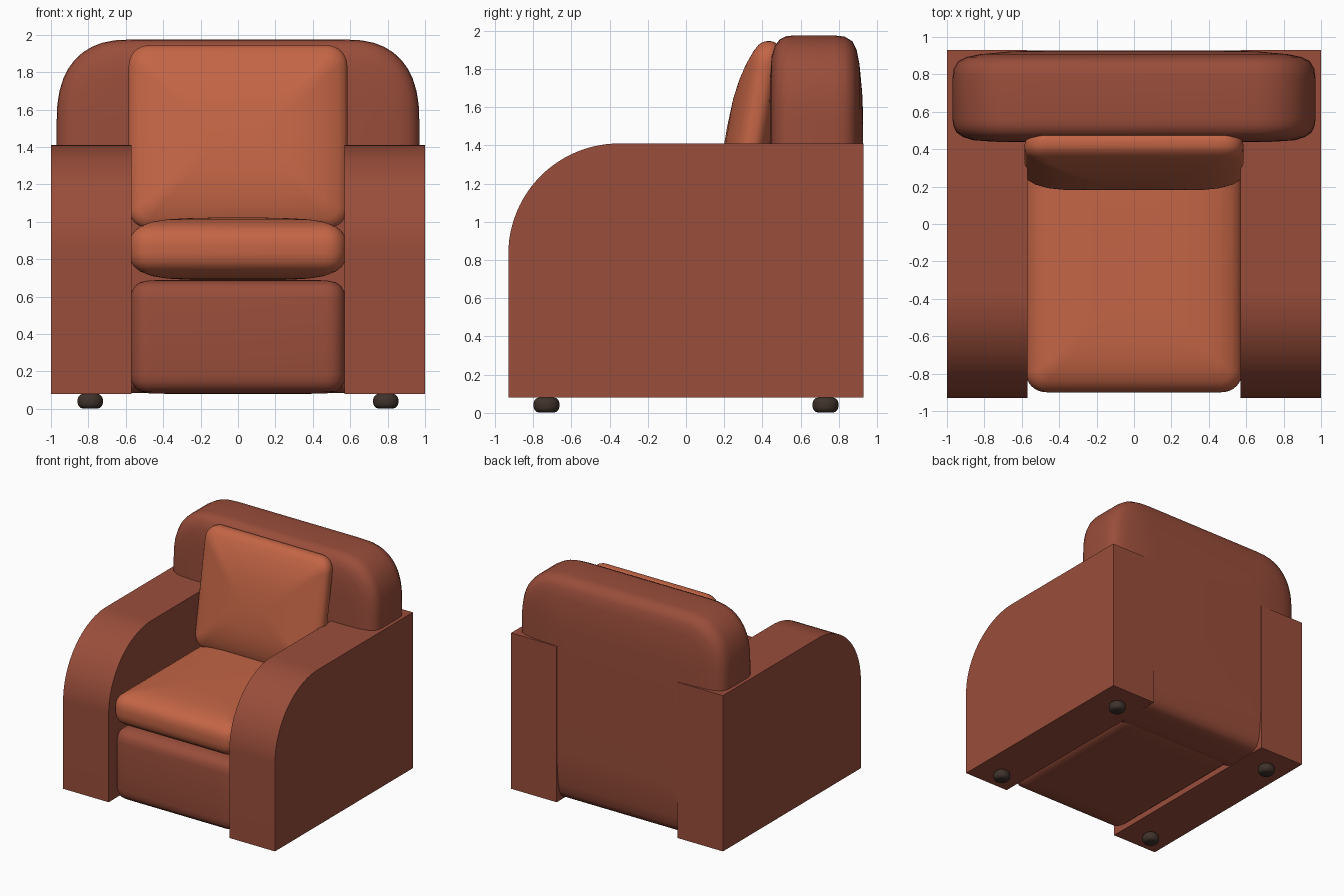
import bpy, bmesh, math

if "Cube" in bpy.data.objects:
    bpy.data.objects.remove(bpy.data.objects["Cube"])


def material(name, rgb):
    m = bpy.data.materials.new(name)
    m.diffuse_color = (*rgb, 1)
    m.use_nodes = True
    m.node_tree.nodes["Principled BSDF"].inputs["Base Color"].default_value = m.diffuse_color
    return m


BODY = material("red brown upholstery", (0.32, 0.075, 0.043))
CUSHION = material("terracotta cushion", (0.55, 0.13, 0.06))
FOOT = material("dark wood", (0.05, 0.032, 0.024))


def finish(name, bm, mat, angle=40):
    bmesh.ops.recalc_face_normals(bm, faces=bm.faces)
    me = bpy.data.meshes.new(name)
    bm.to_mesh(me)
    bm.free()
    me.materials.append(mat)
    me.shade_smooth()
    me.set_sharp_from_angle(angle=math.radians(angle))
    ob = bpy.data.objects.new(name, me)
    bpy.context.collection.objects.link(ob)
    return ob


def outline(hu, hv, ru, rv, power, n=10):
    """Rounded rectangle, corners are superellipse quarters."""
    pts = []
    for q, (su, sv) in enumerate([(1, 1), (-1, 1), (-1, -1), (1, -1)]):
        for i in range(n + 1):
            a = math.pi / 2 * (i / n if q % 2 == 0 else 1 - i / n)
            cu, cv = math.cos(a) ** (2 / power), math.sin(a) ** (2 / power)
            pts.append((su * (hu - ru + ru * cu), sv * (hv - rv + rv * cv)))
    return pts


def loft(name, mat, hu, hv, ru, rv, rings, place, power=2.0):
    """Soft block: rounded outlines, inset by ring, stacked along one axis."""
    bm = bmesh.new()
    loops = []
    for inset, t in rings:
        a, b = hu - inset, hv - inset
        r1 = min(max(ru - inset, 0.4 * ru), a * 0.95)
        r2 = min(max(rv - inset, 0.4 * rv), b * 0.95)
        loops.append([bm.verts.new(place(u, v, t))
                      for u, v in outline(a, b, r1, r2, power)])
    for A, B in zip(loops, loops[1:]):
        for i in range(len(A)):
            j = (i + 1) % len(A)
            bm.faces.new((A[i], A[j], B[j], B[i]))
    bm.faces.new(loops[0])
    bm.faces.new(loops[-1])
    return finish(name, bm, mat)


def both_sides(half):
    """Mirror (inset, height) pairs, listed from the rim to the middle."""
    return [(i, -t) for i, t in reversed(half)] + [(i, t) for i, t in half]


# Arms: side profile with a rounded front top, extruded across
profile = [(0.93, 0.08), (0.93, 1.41)]
for i in range(25):
    a = math.pi / 2 * (1 + i / 24)
    profile.append((-0.35 + 0.58 * math.cos(a), 0.83 + 0.58 * math.sin(a)))
profile.append((-0.93, 0.08))
for side, s in (("left", -1), ("right", 1)):
    bm = bmesh.new()
    face = bm.faces.new([bm.verts.new((s * 0.57, y, z)) for y, z in profile])
    ext = bmesh.ops.extrude_face_region(bm, geom=[face], use_keep_orig=True)
    moved = [g for g in ext["geom"] if isinstance(g, bmesh.types.BMVert)]
    bmesh.ops.translate(bm, verts=moved, vec=(s * 0.43, 0, 0))
    finish(side + "_arm", bm, BODY)

# Backrest: broad rounded slab between and above the arms
loft("backrest", BODY, 0.97, 0.945, 0.40, 0.45,
     [(0.40, 0.437), (0.22, 0.44), (0.11, 0.448), (0.055, 0.465), (0.02, 0.49),
      (0.004, 0.525), (0, 0.56), (0, 0.78), (0.006, 0.83), (0.03, 0.87),
      (0.075, 0.893), (0.15, 0.908), (0.30, 0.922), (0.42, 0.927)],
     lambda u, v, t: (u, t, 1.03 + v), 2.5)

# Seat base: soft block under the cushion
base_rim = [(0, 0.20), (0.006, 0.24), (0.022, 0.27), (0.05, 0.291),
            (0.10, 0.302), (0.22, 0.305)]
loft("seat_base", BODY, 0.575, 0.74, 0.11, 0.11, both_sides(base_rim),
     lambda u, v, t: (u, v - 0.14, 0.385 + t), 2.2)

# Seat cushion: puffed pillow
seat_rim = [(0, 0.025), (0.006, 0.065), (0.025, 0.095), (0.06, 0.122),
            (0.12, 0.145), (0.20, 0.158), (0.30, 0.164), (0.42, 0.167)]
loft("seat_cushion", CUSHION, 0.58, 0.71, 0.12, 0.12, both_sides(seat_rim),
     lambda u, v, t: (u, v - 0.19, 0.855 + t), 2.2)

# Back cushion: puffed pillow leaning on the backrest
back_rim = [(0, 0.012), (0.004, 0.03), (0.018, 0.05), (0.05, 0.07),
            (0.115, 0.097), (0.20, 0.12), (0.30, 0.135), (0.45, 0.142)]
loft("back_cushion", CUSHION, 0.585, 0.49, 0.12, 0.12, both_sides(back_rim),
     lambda u, v, t: (u, 0.35 + t + 0.17 * v, 1.455 + v), 2.2)

# Feet: flattened round knobs
foot_rim = [(0, 0.012), (0.004, 0.024), (0.014, 0.035), (0.03, 0.04)]
for ns, x in (("left", -0.79), ("right", 0.79)):
    for nf, y in (("front", -0.73), ("back", 0.73)):
        loft(f"{nf}_{ns}_foot", FOOT, 0.067, 0.067, 0.063, 0.063,
             both_sides(foot_rim),
             lambda u, v, t, x=x, y=y: (x + u, y + v, 0.041 + t))
